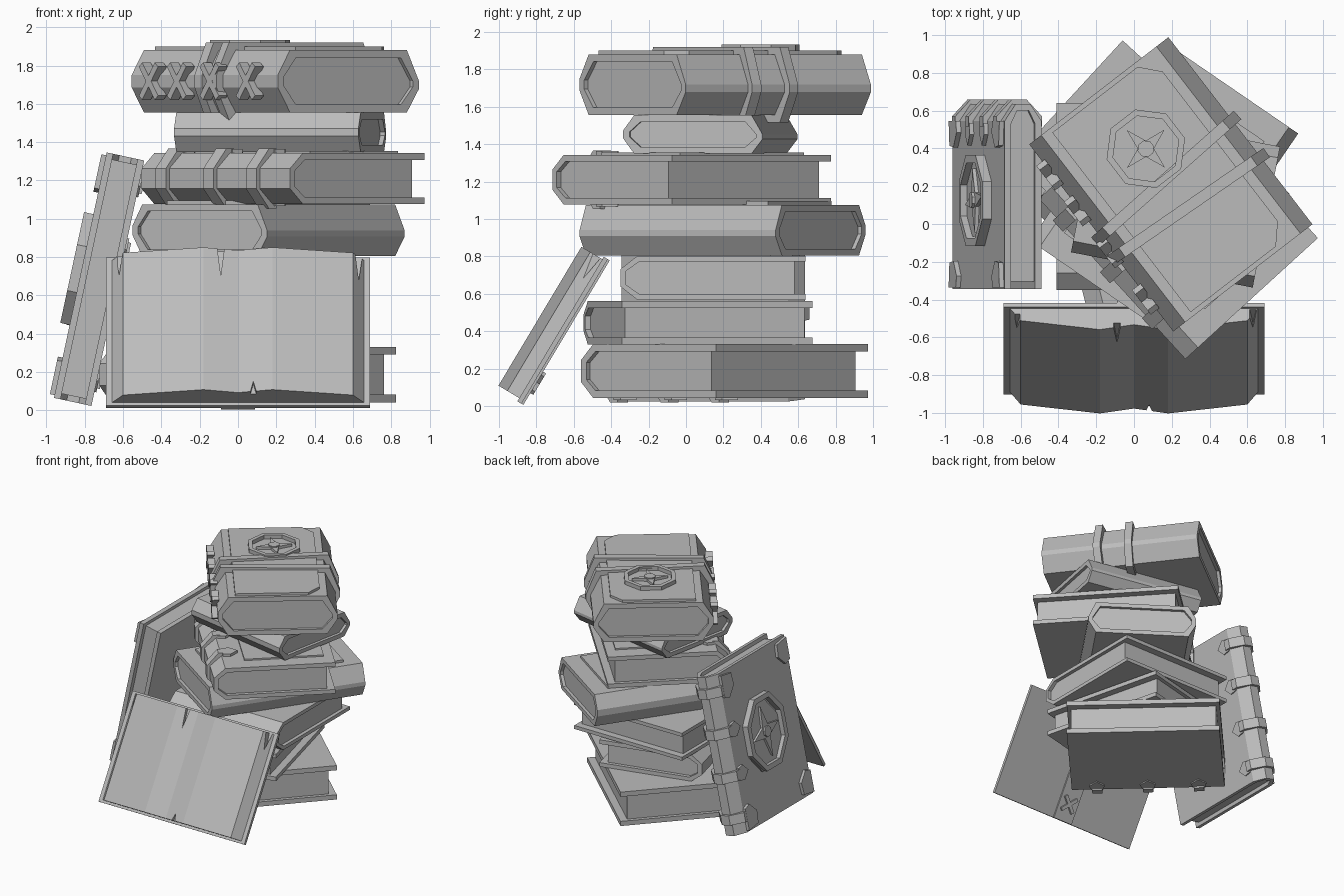
import bpy, bmesh, math
from mathutils import Matrix, Vector

if "Cube" in bpy.data.objects:
    bpy.data.objects.remove(bpy.data.objects["Cube"])

stone = bpy.data.materials.new("stone_grey")
stone.diffuse_color = (0.5, 0.5, 0.5, 1)
stone.use_nodes = True
stone.node_tree.nodes["Principled BSDF"].inputs["Base Color"].default_value = stone.diffuse_color
FLIP = Matrix.Rotation(math.pi / 2, 4, 'X')   # profile (x, z) swept along local y


def solid(name, outer, z0, z1, M, hole=None):
    """Sweep an outline from z0 to z1; with a hole of equal point count it is a ring."""
    bm = bmesh.new()
    loops = [[[bm.verts.new((x, y, z)) for x, y in pts] for z in (z0, z1)]
             for pts in ([outer, hole] if hole else [outer])]
    n = len(outer)
    for lo, hi in loops:
        for i in range(n):
            j = (i + 1) % n
            bm.faces.new((lo[i], lo[j], hi[j], hi[i]))
    for k in (0, 1):
        if hole:
            a, b = loops[0][k], loops[1][k]
            for i in range(n):
                j = (i + 1) % n
                bm.faces.new((a[i], a[j], b[j], b[i]))
        else:
            bm.faces.new(loops[0][k])
    bmesh.ops.recalc_face_normals(bm, faces=bm.faces)
    me = bpy.data.meshes.new(name)
    bm.to_mesh(me)
    bm.free()
    ob = bpy.data.objects.new(name, me)
    ob.matrix_world = M
    me.materials.append(stone)
    bpy.context.collection.objects.link(ob)
    return ob


def rect(x0, x1, y0, y1):
    return [(x0, y0), (x1, y0), (x1, y1), (x0, y1)]


def oval(rx, ry, n=8, turn=0.5):
    return [(rx * math.cos((i + turn) * math.tau / n), ry * math.sin((i + turn) * math.tau / n))
            for i in range(n)]


def place(x, y, z, deg):
    return Matrix.Translation((x, y, z)) @ Matrix.Rotation(math.radians(deg), 4, 'Z')


def frame(origin, x, y):
    """Matrix from an origin and two axis directions."""
    x, y = Vector(x).normalized(), Vector(y).normalized()
    m = Matrix((x, y, x.cross(y))).transposed().to_4x4()
    return Matrix.Translation(origin) @ m


def c_profile(W, T, c, out=0.0, reach=None):
    """C-shaped cover section with a chamfered spine at -x."""
    e = W / 2 if reach is None else reach
    s, h = -W / 2 - out, T / 2 + out
    k = 0.09
    return [(e, h), (s + k, h), (s, T * 0.2), (s, -T * 0.2), (s + k, -h), (e, -h),
            (e, -h + c), (s + k + c * .4, -h + c), (s + c, -T * 0.16),
            (s + c, T * 0.16), (s + k + c * .4, h - c), (e, h - c)]


def hexa(W, T, k=0.06, out=0.0):
    """Closed wrap-around section, pointed at both edges."""
    w, h = W / 2 + out, T / 2 + out
    return [(w, 0), (w - k, h), (-w + k, h), (-w - 0.0, T * .1), (-w, -T * .1), (-w + k, -h),
            (w - k, -h), (w, -T * .12)]


def open_edge_book(name, M, W, L, T, c=0.04, bands=(), side=(1, -1), recess=0.06):
    """Hard cover open on three edges, with optional pointed spine bands."""
    solid(name + "_cover", c_profile(W, T, c), -L / 2, L / 2, M @ FLIP)
    h, s = T / 2 - c * .8, -W / 2 + c * .8
    pages = [(W / 2 - recess, h), (s + .08, h), (s, T * .15), (s, -T * .15), (s + .08, -h),
             (W / 2 - recess, -h)]
    solid(name + "_pages", pages, -L / 2 + .03, L / 2 - .03, M @ FLIP)
    for y in bands:
        B = M @ Matrix.Translation((0, y, 0))
        solid(name + "_band", c_profile(W, T, .035, .024, -W / 2 + .12), -.04, .04, B @ FLIP)
        for d in side:
            z = d * T / 2
            x = -W / 2 + .1
            solid(name + "_band_tip", [(x, -.05), (x + .06, -.06), (x + .12, 0), (x + .06, .06), (x, .05)],
                  z - .01, z + .022, B)


def wrapped_book(name, M, W, L, T, c=0.035, k=0.06):
    """Cover wrapping all round, showing recessed pages at the two ends."""
    solid(name + "_cover", hexa(W, T, k), -L / 2, L / 2, M @ FLIP, hexa(W - 2 * c, T - 2 * c, k))
    solid(name + "_pages", hexa(W - 1.8 * c, T - 1.8 * c, k), -L / 2 + .025, L / 2 - .025, M @ FLIP)


def emblem(name, M, rx, ry, h, w=.035):
    """Eight-sided ring around a four-pointed star."""
    solid(name + "_ring", oval(rx, ry), -.01, h, M, oval(rx - w, ry - w))
    star = []
    for i in range(8):
        r = .66 if i % 2 == 0 else .2
        a = math.radians(8 + 45 * i)
        star.append((rx * r * math.cos(a), ry * r * math.sin(a)))
    solid(name + "_star", star, -.01, h * .7, M)
    solid(name + "_stud", oval(.045, .045), -.01, h, M)


def nick(ob, x, y, z, size, deg):
    """Cut a worn wedge into a part, in that part's local space."""
    M = ob.matrix_world @ Matrix.Translation((x, y, z)) @ Matrix.Rotation(math.radians(deg), 4, 'Z')
    cut = solid("wear_cutter", [(-.022, .02), (.022, .02), (0, -size)], -.03, .03, M)
    cut.hide_render = True
    cut.hide_viewport = True
    mod = ob.modifiers.new("wear", 'BOOLEAN')
    mod.operation, mod.object, mod.solver = 'DIFFERENCE', cut, 'EXACT'


# Stacked books, bottom to top
open_edge_book("bottom_book", place(.05, .205, .187, 47.4), .98, 1.2, .29, bands=(-.4, 0, .4), side=(-1,))
open_edge_book("second_book", place(.06, .065, .445, 14), .85, 1.05, .23, .035)
open_edge_book("third_book", place(.1, .145, .685, 90), .99, 1.02, .235, .03)
wrapped_book("fourth_book", place(.16, .195, .94, -34.4), .85, 1.27, .27)
open_edge_book("fifth_book", place(.235, .03, 1.21, 42.4), .95, 1.15, .265, .035, bands=(-.3, .03, .4))
wrapped_book("sixth_book", place(.22, .13, 1.452, 79), .76, .98, .205)

# Raised boards on the fourth and fifth books
solid("fourth_board", rect(-.3, .3, -.5, .5), .13, .155, place(.16, .195, .94, -34.4))
solid("fifth_board", rect(-.22, .4, -.45, .45), .13, .145, place(.235, .03, 1.21, 42.4))

# Top book with straps, emblem and stitched spine
TM = place(.195, .21, 1.718, 37.6)
W, L, T = .93, 1.25, .325
wrapped_book("top_book", TM, W, L, T, .04, .08)
board = [(-.33, -.6), (.24, -.6), (.33, -.5), (.33, .5), (.24, .6), (-.33, .6)]
solid("top_board", board, T / 2 - .01, T / 2 + .02, TM)
emblem("top_emblem", TM @ Matrix.Translation((.01, .23, T / 2 + .02)), .215, .215, .032)
for y, turn in ((.04, 4), (-.15, -3)):
    S = TM @ Matrix.Translation((0, y, 0)) @ Matrix.Rotation(math.radians(turn), 4, 'Z')
    solid("strap", hexa(W, T, .08, .04), -.03, .03, S @ FLIP, hexa(W, T, .08, -.01))
for y in (.43, .19, -.09, -.4):
    for a in (38, -38):
        F = TM @ Matrix.Translation((-W / 2 - .005, y, .0)) @ Matrix.Rotation(math.pi / 2, 4, 'Y')
        solid("stitch", rect(-.11, .11, -.018, .018), -.035, .022,
              F @ Matrix.Rotation(math.radians(a), 4, 'Z'))

# Closed book leaning on the left of the stack
LM = frame((-.725, .145, .685), (0, -1, 0), (.21, 0, .977))
open_edge_book("leaning_book", LM, .98, 1.31, .2, .035, bands=(-.52, -.18, .18, .52), recess=.04)
emblem("leaning_emblem", LM @ Matrix.Translation((.02, .03, .1)), .26, .32, .05, .045)
solid("leaning_emblem_plate", oval(.23, .29), .09, .115, LM)
for sx in (-.32, .4):
    for sy in (-1, 1):
        d = 1 if sx > 0 else -1
        pts = [(sx + d * .08, sy * .64), (sx - d * .05, sy * .62), (sx - d * .06, sy * .52),
               (sx + d * .02, sy * .44), (sx + d * .08, sy * .46)]
        solid("corner_plate", pts, .09, .125, LM)

# Open book propped at the front
OM = frame((0, -.88, .012), (1, 0, 0), (0, .513, .858))
solid("open_cover", rect(-.69, .69, 0, .9), 0, .025, OM)
half = [(.66, .02), (.6, .1), (.18, .155)]
spread = half + [(0, .125)] + [(-x, z) for x, z in reversed(half)]
leaves = solid("open_pages", spread, -.885, -.02, OM @ FLIP)
for x, h, z, s, d in ((-.09, .145, -.885, .16, 0), (.08, .14, -.02, .06, 180),
                      (.63, .06, -.885, .14, 0), (-.62, .09, -.885, .12, 0)):
    # wedge lies on the page surface, pointing along the sweep
    R = Matrix.Rotation(math.pi / 2, 4, 'X')
    M = OM @ Matrix.Translation((x, -z, h)) @ Matrix.Rotation(math.radians(d), 4, 'Z')
    cut = solid("wear_cutter", [(-.02, .02), (.02, .02), (0, -s)], -.03, .05, M)
    cut.hide_render = cut.hide_viewport = True
    mod = leaves.modifiers.new("wear", 'BOOLEAN')
    mod.operation, mod.object, mod.solver = 'DIFFERENCE', cut, 'EXACT'
solid("open_spine", rect(-.09, .09, .0, .9), -.012, .005, OM)
for a in (45, -45):
    X = OM @ Matrix.Translation((0, .14, 0)) @ Matrix.Rotation(math.radians(a), 4, 'Z')
    solid("open_spine_stitch", rect(-.08, .08, -.014, .014), -.03, 0, X)
